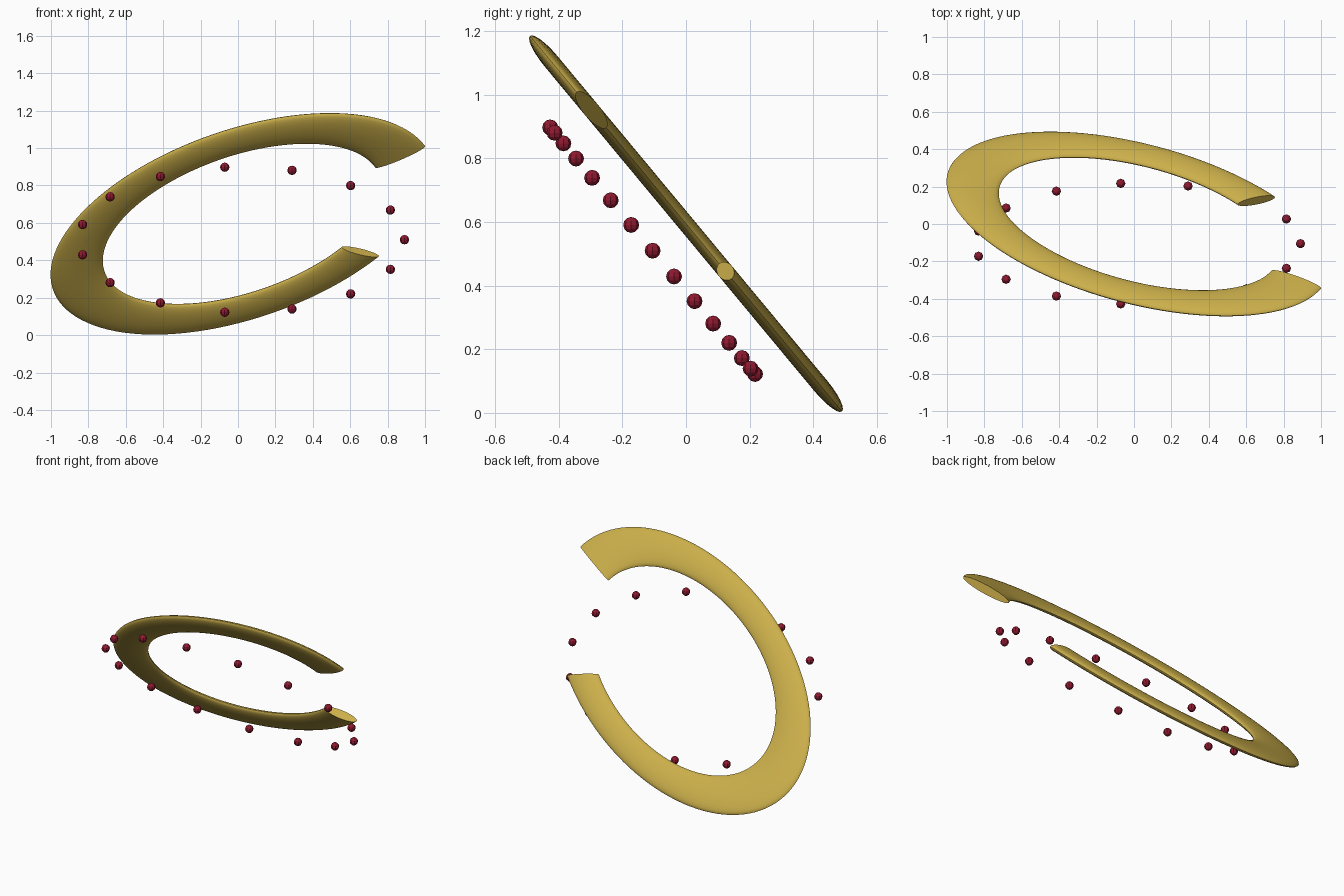
import bpy, bmesh
from math import sin, cos, pi, radians
from mathutils import Vector, Matrix

if "Cube" in bpy.data.objects:
    bpy.data.objects.remove(bpy.data.objects["Cube"])

# Tilted plane shared by both parts
AX = Vector((1, 0, 0))
UP = Vector((0, -0.639, 0.769))
NORMAL = AX.cross(UP)


def material(name, color):
    m = bpy.data.materials.new(name)
    m.diffuse_color = color
    m.use_nodes = True
    m.node_tree.nodes["Principled BSDF"].inputs["Base Color"].default_value = m.diffuse_color
    return m


def make(name, bm, mat):
    bmesh.ops.recalc_face_normals(bm, faces=bm.faces)
    me = bpy.data.meshes.new(name)
    bm.to_mesh(me)
    bm.free()
    me.materials.append(mat)
    ob = bpy.data.objects.new(name, me)
    bpy.context.collection.objects.link(ob)
    return ob


gold = material("gold", (0.60, 0.43, 0.07, 1))
red = material("dark_red", (0.28, 0.01, 0.03, 1))

# Open crescent ring: stretched torus arc with a flattened section
LONG, SHORT, TUBE, THICK = 0.965, 0.54, 0.158, 0.026
TURN = radians(28.8)
START, END = 0.0, radians(298.5)
STEPS, SIDES = 96, 24
centre = Vector((0.022, 0, 0.595))
bm = bmesh.new()
loops = []
for i in range(STEPS + 1):
    a = START + (END - START) * i / STEPS
    loop = []
    for j in range(SIDES):
        t = 2 * pi * j / SIDES
        r = 1 + TUBE * cos(t)
        u, v = LONG * r * cos(a), SHORT * r * sin(a)
        x = u * cos(TURN) - v * sin(TURN)
        s = u * sin(TURN) + v * cos(TURN)
        loop.append(bm.verts.new(centre + AX * x + UP * s + NORMAL * THICK * sin(t)))
    loops.append(loop)
for a, b in zip(loops, loops[1:]):
    for j in range(SIDES):
        k = (j + 1) % SIDES
        bm.faces.new((a[j], a[k], b[k], b[j]))
bm.faces.new(loops[0])
bm.faces.new(loops[-1])
ring = make("open_ring", bm, gold)
bpy.context.view_layer.objects.active = ring
ring.select_set(True)
bpy.ops.object.shade_smooth_by_angle(angle=radians(40))

# Loop of small faceted beads in front of the ring
bm = bmesh.new()
for i in range(15):
    a = 2 * pi * i / 15
    p = Vector((0.02, -0.105, 0.51)) + AX * 0.87 * cos(a) + UP * 0.507 * sin(a)
    bmesh.ops.create_uvsphere(bm, u_segments=8, v_segments=6, radius=0.025,
                              matrix=Matrix.Translation(p))
make("bead_loop", bm, red)
